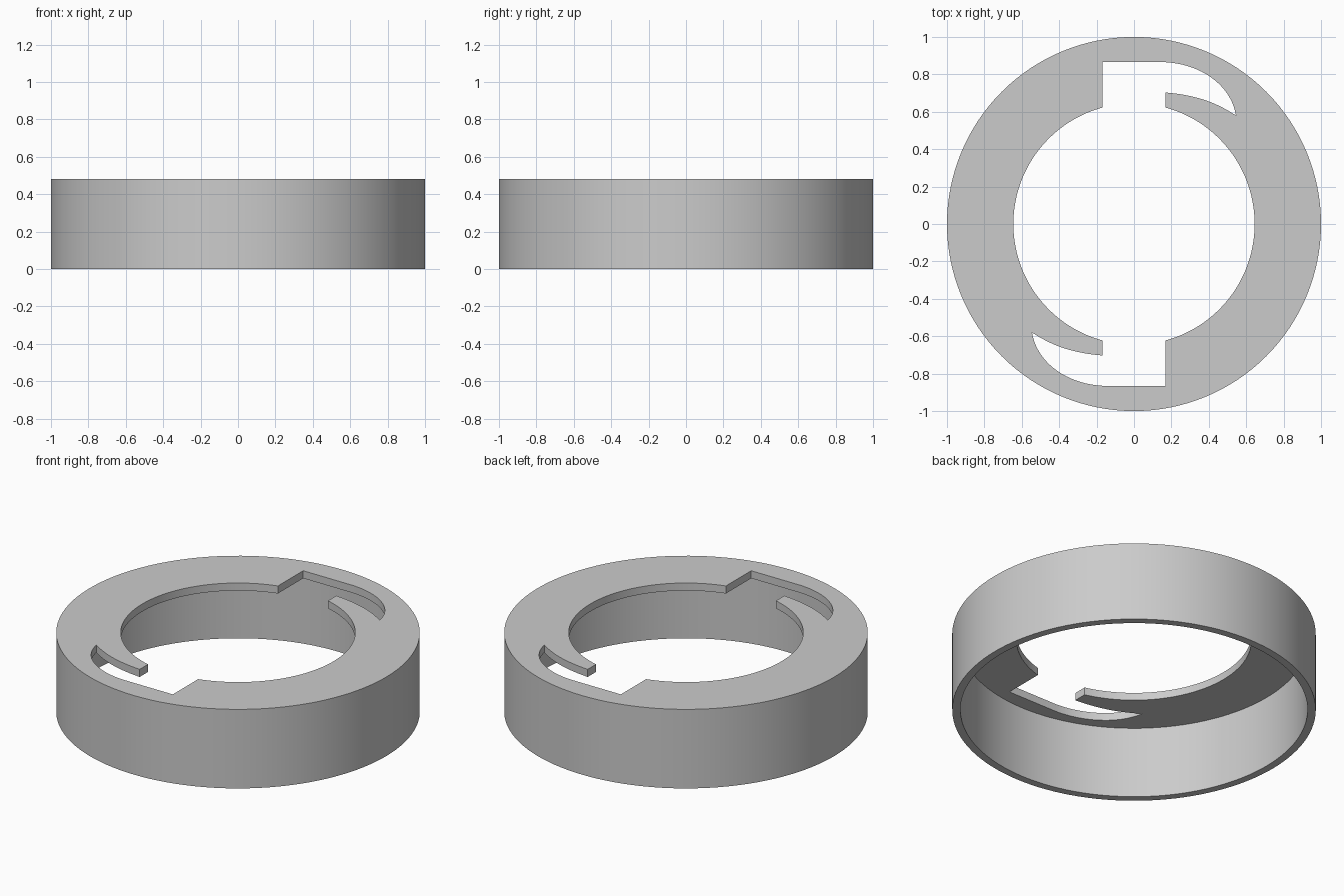
import bpy, bmesh, math
from mathutils import Vector
from mathutils.geometry import interpolate_bezier

if "Cube" in bpy.data.objects:
    bpy.data.objects.remove(bpy.data.objects["Cube"], do_unlink=True)

HEIGHT, PLATE = 0.48, 0.046
OUTER, WALL_INNER, HOLE = 1.0, 0.955, 0.645
SLOT, SLOT_TOP = 0.168, 0.865          # half width and depth of the notch
SEGMENTS = 128


def circle(radius):
    steps = [2 * math.pi * i / SEGMENTS for i in range(SEGMENTS)]
    return [Vector((radius * math.cos(a), radius * math.sin(a))) for a in steps]


def bezier(*points):
    return list(interpolate_bezier(*[Vector(p) for p in points], 20))


def hole_outline():
    """Round hole with a hooked bayonet slot, repeated by a half turn."""
    tip = (0.545, 0.58)
    half = bezier((SLOT, 0.703), (0.33, 0.69), (0.44, 0.65), tip)
    half += bezier(tip, (0.52, 0.74), (0.36, 0.855), (SLOT, SLOT_TOP))[1:]
    half.append(Vector((-SLOT, SLOT_TOP)))
    start = math.pi / 2 + math.asin(SLOT / HOLE)
    sweep = 2 * (math.pi - start) + 2 * (start - math.pi / 2)
    sweep -= 2 * math.asin(SLOT / HOLE)
    for i in range(61):
        a = start + sweep * i / 60
        half.append(HOLE * Vector((math.cos(a), math.sin(a))))
    return half + [-p for p in half]


bm = bmesh.new()


def add_loop(outline, z):
    verts = [bm.verts.new((p.x, p.y, z)) for p in outline]
    edges = [bm.edges.new((v, verts[i - 1])) for i, v in enumerate(verts)]
    return verts, edges


def skin(a, b):
    for i in range(len(a[0])):
        bm.faces.new((a[0][i - 1], a[0][i], b[0][i], b[0][i - 1]))


def cap(a, b):
    bmesh.ops.triangle_fill(bm, use_beauty=True, edges=a[1] + b[1])


# Loops of the collar, from the foot to the top plate
foot_out = add_loop(circle(OUTER), 0)
foot_in = add_loop(circle(WALL_INNER), 0)
rim = add_loop(circle(OUTER), HEIGHT)
ceiling = add_loop(circle(WALL_INNER), HEIGHT - PLATE)
hole_top = add_loop(hole_outline(), HEIGHT)
hole_low = add_loop(hole_outline(), HEIGHT - PLATE)

# Flat plate faces, then the walls
cap(rim, hole_top)
cap(ceiling, hole_low)
skin(foot_out, rim)
skin(foot_in, ceiling)
skin(foot_out, foot_in)
skin(hole_top, hole_low)
bmesh.ops.recalc_face_normals(bm, faces=bm.faces)

mesh = bpy.data.meshes.new("locking_collar")
bm.to_mesh(mesh)
bm.free()
collar = bpy.data.objects.new("locking_collar", mesh)
bpy.context.collection.objects.link(collar)

# Single plain grey
grey = bpy.data.materials.new("plain grey")
grey.use_nodes = True
colour = (0.6, 0.6, 0.6, 1)
grey.diffuse_color = colour
grey.node_tree.nodes["Principled BSDF"].inputs["Base Color"].default_value = colour
mesh.materials.append(grey)

bpy.ops.object.select_all(action="DESELECT")
collar.select_set(True)
bpy.context.view_layer.objects.active = collar
bpy.ops.object.shade_smooth_by_angle(angle=math.radians(30))
